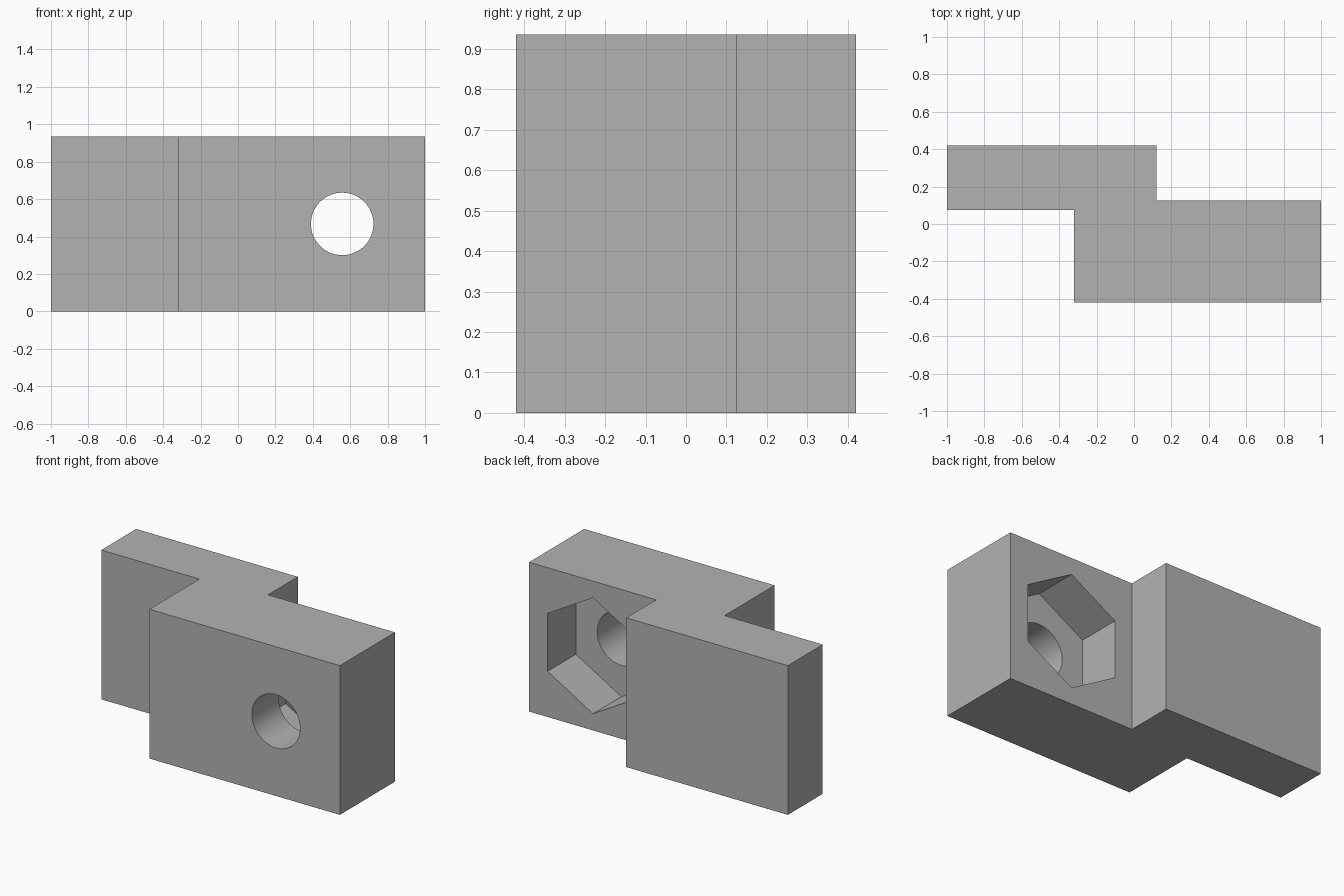
import bpy, bmesh
from math import pi, radians
from mathutils import Matrix, Vector

default = bpy.data.objects.get("Cube")
if default:
    bpy.data.objects.remove(default, do_unlink=True)

HEIGHT = 0.935
HALF_DEPTH = 0.42
HOLE = Vector((0.557, 0, HEIGHT / 2))

grey = bpy.data.materials.new("plain grey")
grey.use_nodes = True
colour = (0.45, 0.45, 0.45, 1)
grey.diffuse_color = colour
grey.node_tree.nodes["Principled BSDF"].inputs["Base Color"].default_value = colour


def add_object(name, bm):
    bmesh.ops.recalc_face_normals(bm, faces=bm.faces)
    mesh = bpy.data.meshes.new(name)
    bm.to_mesh(mesh)
    bm.free()
    mesh.materials.append(grey)
    obj = bpy.data.objects.new(name, mesh)
    bpy.context.collection.objects.link(obj)
    return obj


def cut_prism(target, name, sides, radius, y_front, y_back):
    """Cut a regular prism along y, with one corner pointing up."""
    bm = bmesh.new()
    middle = Vector((HOLE.x, (y_front + y_back) / 2, HOLE.z))
    bmesh.ops.create_cone(
        bm, cap_ends=True, segments=sides, radius1=radius, radius2=radius,
        depth=y_back - y_front,
        matrix=Matrix.Translation(middle) @ Matrix.Rotation(pi / 2, 4, "X"))
    cutter = add_object(name, bm)
    cutter.hide_render = True
    cut = target.modifiers.new(name, "BOOLEAN")
    cut.operation = "DIFFERENCE"
    cut.solver = "EXACT"
    cut.object = cutter
    bpy.context.view_layer.objects.active = target
    bpy.ops.object.modifier_apply(modifier=cut.name)
    bpy.data.objects.remove(cutter, do_unlink=True)


# Stepped bracket: a thick front block offset from a thin back block
profile = [(-1, 0.075), (-0.32, 0.075), (-0.32, -HALF_DEPTH), (1, -HALF_DEPTH),
           (1, 0.125), (0.12, 0.125), (0.12, HALF_DEPTH), (-1, HALF_DEPTH)]
bm = bmesh.new()
base = bm.faces.new([bm.verts.new((x, y, 0)) for x, y in profile])
sweep = bmesh.ops.extrude_face_region(bm, geom=[base], use_keep_orig=True)
top = [v for v in sweep["geom"] if isinstance(v, bmesh.types.BMVert)]
bmesh.ops.translate(bm, verts=top, vec=(0, 0, HEIGHT))
bracket = add_object("stepped_bracket", bm)

# Round bolt hole through the thick block, hexagonal nut pocket in its back
cut_prism(bracket, "bolt_hole", 64, 0.167, -0.6, 0.3)
cut_prism(bracket, "nut_pocket", 6, 0.363, -0.155, 0.3)

# Smooth the hole wall, keep the corners sharp
bpy.ops.object.select_all(action="DESELECT")
bracket.select_set(True)
bpy.context.view_layer.objects.active = bracket
bpy.ops.object.shade_smooth_by_angle(angle=radians(30))
